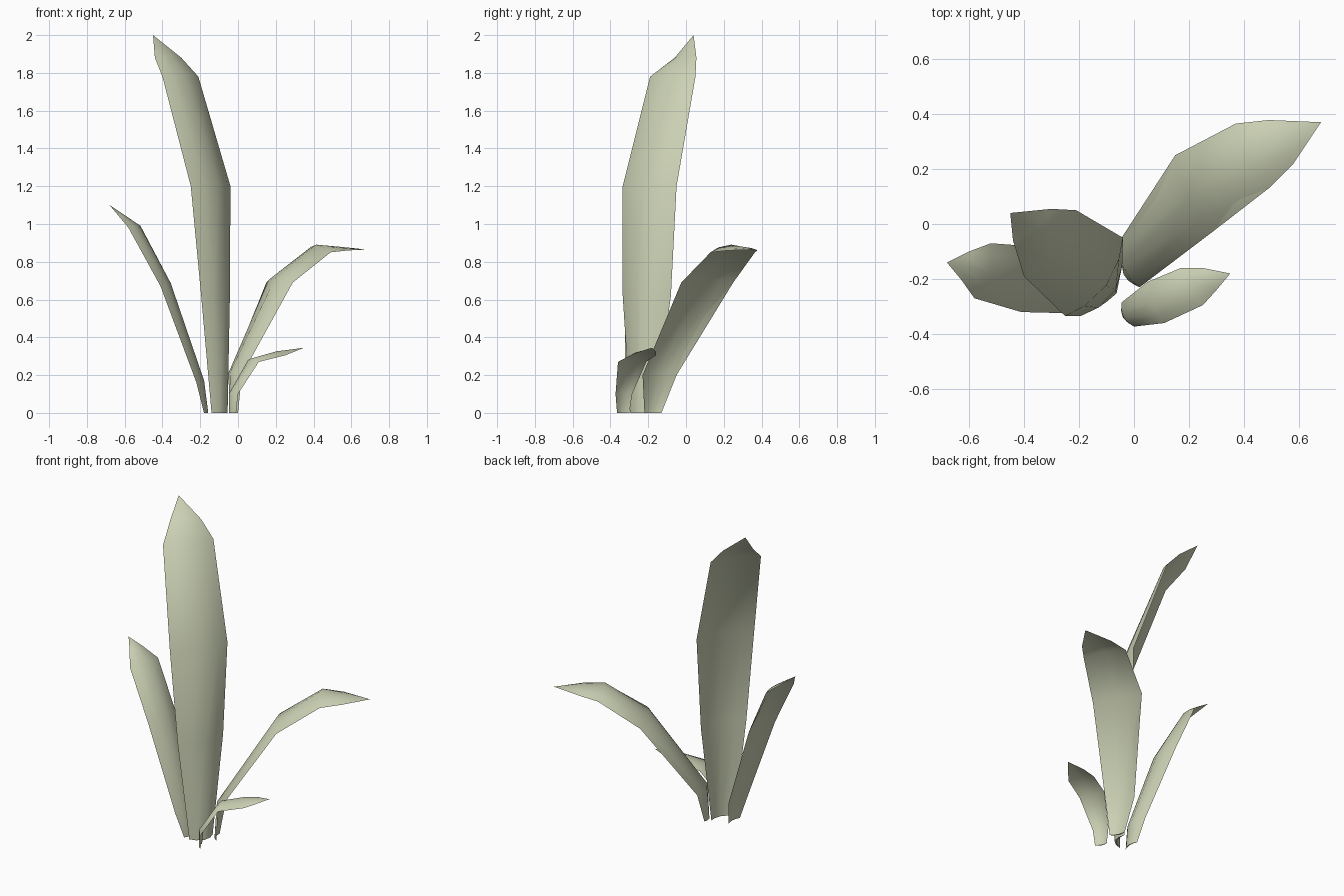
import bpy, bmesh, math
from mathutils import Vector

if "Cube" in bpy.data.objects:
    bpy.data.objects.remove(bpy.data.objects["Cube"])

mat = bpy.data.materials.new("pale sage green")
mat.diffuse_color = (0.60, 0.64, 0.46, 1)
mat.use_nodes = True
mat.node_tree.nodes["Principled BSDF"].inputs["Base Color"].default_value = mat.diffuse_color

ARC = (-1, -0.6, 0, 0.6, 1)


def leaf(name, sections, tip):
    """Thin arched blade: each section is (edge1 xy, edge2 xy, z, bulge)."""
    bm = bmesh.new()
    mids = [Vector(((a[0] + b[0]) / 2, (a[1] + b[1]) / 2, z)) for a, b, z, _ in sections]
    mids.append(Vector(tip))
    lean = mids[-1] - mids[0]
    rings = []
    for i, (a, b, z, bulge) in enumerate(sections):
        half = Vector(((b[0] - a[0]) / 2, (b[1] - a[1]) / 2, 0))
        along = mids[i + 1] - mids[i - 1] if i else Vector((0, 0, 1))
        up = half.cross(along).normalized()
        if up.dot(Vector((-lean.x, -lean.y, 0))) < 0:
            up = -up
        ring = [bm.verts.new(mids[i] + half * t + up * bulge * (1 - t * t)) for t in ARC]
        # hollow underside
        ring += [bm.verts.new(mids[i] + half * t + up * bulge * 0.7 * (1 - t * t))
                 for t in (0.6, 0, -0.6)]
        rings.append(ring)
    n = len(rings[0])
    for r0, r1 in zip(rings, rings[1:]):
        for k in range(n):
            m = (k + 1) % n
            bm.faces.new((r0[k], r0[m], r1[m], r1[k]))
    top = bm.verts.new(tip)
    for k in range(n):
        bm.faces.new((rings[-1][k], rings[-1][(k + 1) % n], top))
    bm.faces.new(rings[0])
    bmesh.ops.recalc_face_normals(bm, faces=bm.faces)
    me = bpy.data.meshes.new(name)
    bm.to_mesh(me)
    bm.free()
    me.materials.append(mat)
    ob = bpy.data.objects.new(name, me)
    bpy.context.collection.objects.link(ob)
    bpy.context.view_layer.objects.active = ob
    ob.select_set(True)
    bpy.ops.object.shade_smooth_by_angle(angle=math.radians(60))
    ob.select_set(False)


# tall upright leaf
leaf("tall_leaf", [
    ((-0.14, -0.295), (-0.065, -0.165), 0.0, 0.045),
    ((-0.195, -0.335), (-0.05, -0.08), 0.62, 0.065),
    ((-0.25, -0.335), (-0.04, -0.05), 1.2, 0.055),
    ((-0.40, -0.19), (-0.21, 0.05), 1.78, 0.035),
    ((-0.44, -0.06), (-0.30, 0.055), 1.88, 0.02)], (-0.45, 0.04, 2.0))

# leaf arching to the back right
leaf("right_leaf", [
    ((-0.04, -0.13), (0.0, -0.22), 0.0, 0.02),
    ((-0.045, -0.05), (0.02, -0.23), 0.2, 0.035),
    ((0.15, 0.25), (0.29, -0.025), 0.69, 0.035),
    ((0.37, 0.365), (0.49, 0.13), 0.85, 0.045),
    ((0.49, 0.378), (0.58, 0.22), 0.86, 0.02)], (0.68, 0.37, 0.865))

# leaf leaning left
leaf("left_leaf", [
    ((-0.18, -0.29), (-0.175, -0.18), 0.0, 0.02),
    ((-0.22, -0.325), (-0.205, -0.14), 0.16, 0.035),
    ((-0.41, -0.32), (-0.385, -0.08), 0.67, 0.045),
    ((-0.58, -0.27), (-0.52, -0.07), 0.98, 0.03),
    ((-0.63, -0.2), (-0.60, -0.1), 1.04, 0.015)], (-0.68, -0.14, 1.1))

# small low leaf at the front
leaf("small_leaf", [
    ((-0.045, -0.30), (-0.01, -0.365), 0.0, 0.015),
    ((-0.045, -0.285), (0.0, -0.373), 0.10, 0.02),
    ((0.05, -0.21), (0.11, -0.36), 0.27, 0.022),
    ((0.17, -0.16), (0.25, -0.295), 0.305, 0.022),
    ((0.25, -0.16), (0.30, -0.24), 0.325, 0.01)], (0.35, -0.18, 0.345))
